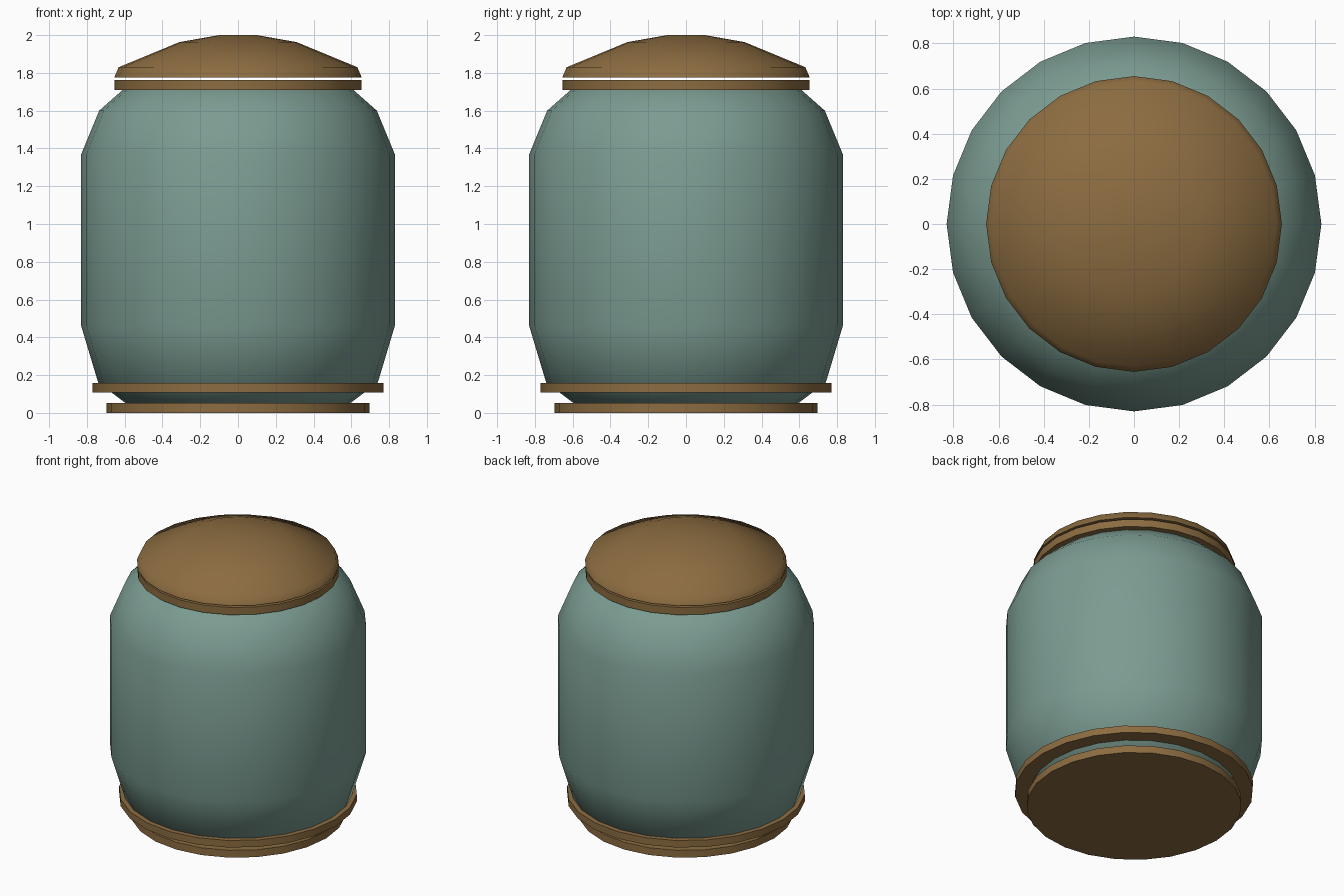
import bpy
import bmesh
from math import cos, sin, pi, radians

SIDES = 24

cube = bpy.data.objects.get("Cube")
if cube:
    bpy.data.objects.remove(cube, do_unlink=True)


def make_material(name, rgb):
    mat = bpy.data.materials.new(name)
    mat.use_nodes = True
    color = (*rgb, 1.0)
    mat.diffuse_color = color
    mat.node_tree.nodes["Principled BSDF"].inputs["Base Color"].default_value = color
    return mat


def lathe(name, profile, mat, sharp_angle):
    """Revolve (radius, height) points around z and cap both ends."""
    bm = bmesh.new()
    rings = []
    for radius, height in profile:
        angles = [2 * pi * i / SIDES for i in range(SIDES)]
        rings.append([bm.verts.new((radius * cos(a), radius * sin(a), height)) for a in angles])
    for low, high in zip(rings, rings[1:]):
        for i in range(SIDES):
            j = (i + 1) % SIDES
            bm.faces.new((low[i], low[j], high[j], high[i]))
    bm.faces.new(reversed(rings[0]))
    bm.faces.new(rings[-1])

    mesh = bpy.data.meshes.new(name)
    bm.to_mesh(mesh)
    bm.free()
    mesh.materials.append(mat)
    obj = bpy.data.objects.new(name, mesh)
    bpy.context.collection.objects.link(obj)
    bpy.ops.object.select_all(action="DESELECT")
    obj.select_set(True)
    bpy.context.view_layer.objects.active = obj
    bpy.ops.object.shade_smooth_by_angle(angle=radians(sharp_angle))
    return obj


def hoop(name, radius, bottom, top):
    return lathe(name, [(radius, bottom), (radius, top)], wood, 40)


wood = make_material("brown_wood", (0.262, 0.150, 0.052))
glaze = make_material("sea_green", (0.198, 0.332, 0.287))

# Rounded jar body
lathe("jar_body", [(0.53, 0.004), (0.74, 0.16), (0.83, 0.46), (0.83, 1.37),
                   (0.735, 1.6), (0.56, 1.755)], glaze, 60)

# Flat hoops at the foot and the neck
hoop("base_hoop", 0.695, 0.0, 0.052)
hoop("lower_hoop", 0.77, 0.107, 0.157)
hoop("neck_hoop", 0.653, 1.71, 1.763)

# Domed lid resting just above the neck hoop
lathe("lid", [(0.655, 1.776), (0.632, 1.83), (0.31, 1.963), (0.1, 2.0)], wood, 60)
